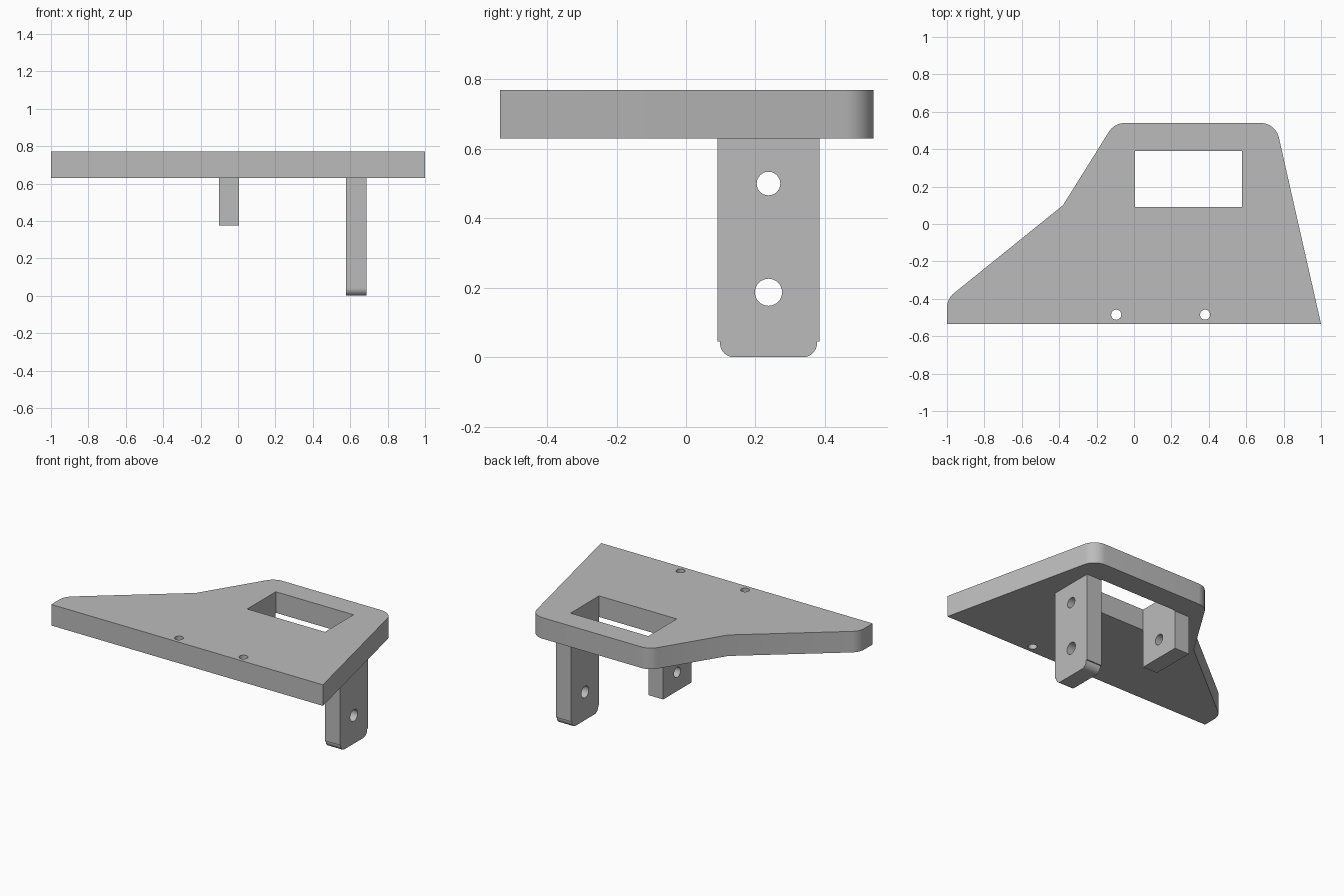
import bpy, bmesh, math
from mathutils import Vector

cube = bpy.data.objects.get("Cube")
if cube:
    bpy.data.objects.remove(cube, do_unlink=True)

GREY = (0.5, 0.5, 0.5, 1.0)
grey = bpy.data.materials.new("plain grey")
grey.use_nodes = True
grey.diffuse_color = GREY
grey.node_tree.nodes["Principled BSDF"].inputs["Base Color"].default_value = GREY


def rounded(corners, steps=10):
    """Fillet each (x, y, radius) corner of a counter-clockwise outline."""
    out = []
    for i, (x, y, r) in enumerate(corners):
        p = Vector((x, y))
        if not r:
            out.append(p)
            continue
        a = (Vector(corners[i - 1][:2]) - p).normalized()
        b = (Vector(corners[(i + 1) % len(corners)][:2]) - p).normalized()
        half = a.angle(b) / 2
        centre = p + (a + b).normalized() * r / math.sin(half)
        start = p + a * r / math.tan(half) - centre
        sweep = math.pi - 2 * half
        for k in range(steps + 1):
            t = sweep * k / steps
            c, s = math.cos(t), math.sin(t)
            out.append(centre + Vector((start.x * c - start.y * s,
                                        start.x * s + start.y * c)))
    return out


def circle(x, y, r, n=32):
    return [Vector((x + r * math.cos(math.tau * k / n),
                    y + r * math.sin(math.tau * k / n))) for k in range(n)]


def prism(name, outline, low, high, axis):
    """Extrude an outline along z (outline in x, y) or x (outline in y, z)."""
    def place(p, h):
        return (p.x, p.y, h) if axis == "Z" else (h, p.x, p.y)
    bm = bmesh.new()
    face = bm.faces.new([bm.verts.new(place(p, low)) for p in outline])
    ext = bmesh.ops.extrude_face_region(bm, geom=[face])
    top = [v for v in ext["geom"] if isinstance(v, bmesh.types.BMVert)]
    shift = (0, 0, high - low) if axis == "Z" else (high - low, 0, 0)
    bmesh.ops.translate(bm, verts=top, vec=shift)
    bmesh.ops.recalc_face_normals(bm, faces=bm.faces)
    mesh = bpy.data.meshes.new(name)
    bm.to_mesh(mesh)
    bm.free()
    mesh.materials.append(grey)
    obj = bpy.data.objects.new(name, mesh)
    bpy.context.collection.objects.link(obj)
    return obj


def part(name, outline, low, high, axis, holes):
    """Prism with through holes cut along its axis."""
    obj = prism(name, outline, low, high, axis)
    bpy.ops.object.select_all(action="DESELECT")
    obj.select_set(True)
    bpy.context.view_layer.objects.active = obj
    for hole in holes:
        cutter = prism("cutter", hole, low - 0.1, high + 0.1, axis)
        cutter.hide_render = True
        mod = obj.modifiers.new("hole", "BOOLEAN")
        mod.operation, mod.solver, mod.object = "DIFFERENCE", "EXACT", cutter
        bpy.ops.object.modifier_apply(modifier=mod.name)
        bpy.data.objects.remove(cutter, do_unlink=True)
    bpy.ops.object.shade_smooth_by_angle(angle=math.radians(30))
    return obj


BOTTOM, TOP = 0.63, 0.77      # plate heights
NEAR, FAR = 0.09, 0.385       # bracket depth range
MID = (NEAR + FAR) / 2

# Top plate with a rectangular window and two screw holes
plate_outline = rounded([(-1, -0.535, 0), (1, -0.535, 0), (0.757, 0.54, 0.1),
                         (-0.105, 0.54, 0.1), (-0.38, 0.10, 0), (-1, -0.4, 0.1)])
window = rounded([(0.005, 0.09, 0), (0.577, 0.09, 0),
                  (0.577, 0.39, 0), (0.005, 0.39, 0)])
part("top_plate", plate_outline, BOTTOM, TOP, "Z",
     [window, circle(-0.095, -0.485, 0.027), circle(0.38, -0.485, 0.027)])

# Long bracket with a stepped, rounded foot and two holes
step = 0.008
long_outline = rounded([(NEAR + step, 0, 0.04), (FAR - step, 0, 0.04),
                        (FAR - step, 0.045, 0), (FAR, 0.045, 0),
                        (FAR, BOTTOM, 0), (NEAR, BOTTOM, 0),
                        (NEAR, 0.045, 0), (NEAR + step, 0.045, 0)])
part("long_bracket", long_outline, 0.577, 0.687, "X",
     [circle(MID, 0.5, 0.034), circle(MID, 0.187, 0.039)])

# Short bracket with one hole
short_outline = rounded([(NEAR, 0.375, 0), (FAR, 0.375, 0),
                         (FAR, BOTTOM, 0), (NEAR, BOTTOM, 0)])
part("short_bracket", short_outline, -0.102, 0.005, "X",
     [circle(MID, 0.5, 0.034)])
